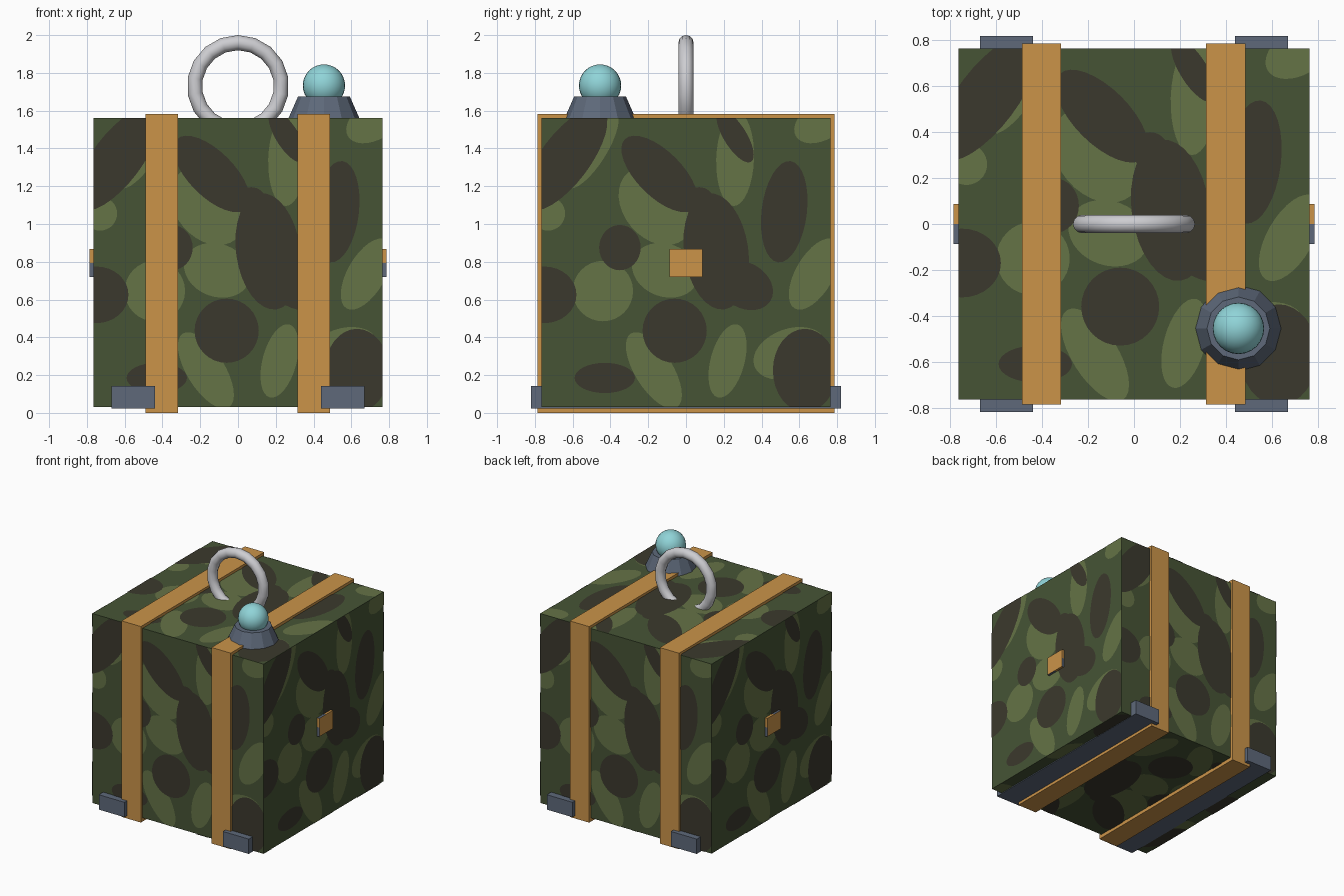
import bpy
import bmesh
from math import radians, pi, cos, sin
from mathutils import Matrix, Vector

default = bpy.data.objects.get("Cube")
if default:
    bpy.data.objects.remove(default, do_unlink=True)


def material(name, *rgb):
    """Flat material from display colour values in 0..255."""
    linear = [((c / 255 + 0.055) / 1.055) ** 2.4 for c in rgb] + [1]
    mat = bpy.data.materials.new(name)
    mat.use_nodes = True
    mat.diffuse_color = linear
    mat.node_tree.nodes["Principled BSDF"].inputs["Base Color"].default_value = linear
    return mat


DARK_GREEN = material("dark green", 70, 84, 53)
LIGHT_GREEN = material("light green", 101, 115, 70)
BROWN = material("dark brown", 59, 57, 45)
TAN = material("strap tan", 203, 148, 73)
SLATE = material("slate grey", 94, 105, 122)
SILVER = material("ring silver", 205, 205, 209)
AQUA = material("lamp aqua", 144, 212, 216)

HALF = 0.765      # half the crate's side
MIDDLE = 0.795    # height of the crate's centre


def finish(name, bm, *mats):
    mesh = bpy.data.meshes.new(name)
    bm.to_mesh(mesh)
    bm.free()
    for mat in mats:
        mesh.materials.append(mat)
    obj = bpy.data.objects.new(name, mesh)
    bpy.context.collection.objects.link(obj)
    return obj


def box(name, low, high, *mats, cuts=0):
    low, high = Vector(low), Vector(high)
    bm = bmesh.new()
    place = Matrix.Translation((low + high) / 2) @ Matrix.Diagonal((*(high - low), 1))
    bmesh.ops.create_cube(bm, size=1, matrix=place)
    if cuts:
        bmesh.ops.subdivide_edges(bm, edges=bm.edges[:], cuts=cuts, use_grid_fill=True)
    return finish(name, bm, *mats)


def smooth(obj, angle=40):
    bpy.ops.object.select_all(action="DESELECT")
    obj.select_set(True)
    bpy.context.view_layer.objects.active = obj
    bpy.ops.object.shade_smooth_by_angle(angle=radians(angle))


# Crate body
bottom, top = MIDDLE - HALF, MIDDLE + HALF
box("crate_body", (-HALF, -HALF, bottom), (HALF, HALF, top), DARK_GREEN)

# Camouflage blots: centre, two radii (hundredths) and tilt in degrees
LIGHT_BLOTS = [
    (-44, -15, 16, 16, 0), (-73, 26, 9, 9, 0), (-50, 60, 24, 8, 58),
    (-16, 30, 23, 17, -50), (26, 55, 25, 10, 88), (-11, -4, 18, 14, -20),
    (-17, -57, 23, 10, -58), (22, -52, 20, 9, 75), (55, -48, 20, 13, 20),
    (68, -6, 21, 10, 60), (72, 75, 16, 10, 30),
]
BROWN_BLOTS = [
    (-64, 55, 33, 13, 53), (-14, 47, 26, 12, -45), (7, 32, 8, 8, 0),
    (16, 6, 31, 17, 98), (31, -12, 16, 12, -30), (52, 27, 27, 12, 83),
    (26, 67, 16, 6, -58), (-35, 8, 11, 12, 0), (-6, -36, 17, 17, 0),
    (-75, -17, 17, 15, 0), (-43, -61, 16, 8, 0), (63, -57, 22, 17, 90),
]

upright = Matrix.Rotation(pi / 2, 4, "X")
SIDES = {
    "front": upright,
    "left": Matrix.Rotation(pi / 2, 4, "Z") @ upright,
    "back": Matrix.Rotation(pi, 4, "Z") @ upright,
    "right": Matrix.Rotation(-pi / 2, 4, "Z") @ upright,
    "top": Matrix.Identity(4),
    "bottom": Matrix.Rotation(pi, 4, "X"),
}


def blots(name, shapes, turn, lift, mat):
    """Flat ellipses trimmed to the crate face and laid on it."""
    bm = bmesh.new()
    for cx, cy, a, b, tilt in shapes:
        spin = Matrix.Rotation(radians(tilt), 3, "Z")
        ring = []
        for i in range(32):
            t = 2 * pi * i / 32
            p = spin @ Vector((a * cos(t), b * sin(t), 0)) + Vector((cx, cy, 0))
            ring.append(bm.verts.new(p / 100))
        bm.faces.new(ring)
    for axis in ((1, 0, 0), (-1, 0, 0), (0, 1, 0), (0, -1, 0)):
        bmesh.ops.bisect_plane(bm, geom=bm.verts[:] + bm.edges[:] + bm.faces[:],
                               plane_co=Vector(axis) * HALF, plane_no=axis,
                               clear_outer=True)
    place = Matrix.Translation((0, 0, MIDDLE)) @ turn
    bm.transform(place @ Matrix.Translation((0, 0, HALF + lift)))
    finish(name, bm, mat)


for side, turn in SIDES.items():
    blots("light_blots_" + side, LIGHT_BLOTS, turn, 0.002, LIGHT_GREEN)
    blots("brown_blots_" + side, BROWN_BLOTS, turn, 0.004, BROWN)

# Straps around the crate and runners below it
for name, strap_x, runner_x in (("right", -0.403, -0.555), ("left", 0.4, 0.555)):
    box("strap_" + name, (strap_x - 0.086, -0.787, 0),
        (strap_x + 0.086, 0.787, 1.583), TAN)
    box("runner_" + name, (runner_x - 0.115, -0.82, 0.023),
        (runner_x + 0.115, 0.82, 0.143), SLATE)

# Side clasps: tan plates with slate on the lower and front edge halves
for name, x in (("right", -0.765), ("left", 0.765)):
    clasp = box("clasp_" + name, (x - 0.022, -0.087, 0.72),
                (x + 0.022, 0.087, 0.868), TAN, SLATE, cuts=1)
    for face in clasp.data.polygons:
        n, c = face.normal, face.center
        low_edge = abs(n.y) > 0.5 and c.z < MIDDLE
        front_edge = abs(n.z) > 0.5 and c.y < 0
        face.material_index = int(low_edge or front_edge)

# Lamp base: faceted tapered collar
lamp = (0.455, -0.455)
bm = bmesh.new()
bmesh.ops.create_cone(bm, cap_ends=True, segments=12, radius1=0.19, radius2=0.137,
                      depth=0.12, matrix=Matrix.Translation((*lamp, 1.615)))
finish("lamp_base", bm, SLATE)

# Lamp globe
bm = bmesh.new()
bmesh.ops.create_uvsphere(bm, u_segments=24, v_segments=16, radius=0.112,
                          matrix=Matrix.Translation((*lamp, 1.733)))
smooth(finish("lamp_globe", bm, AQUA))

# Lifting ring, sunk partly into the lid
bpy.ops.mesh.primitive_torus_add(major_segments=18, minor_segments=12,
                                 major_radius=0.23, minor_radius=0.04,
                                 location=(0, 0, 1.73), rotation=(pi / 2, pi / 2, 0))
handle = bpy.context.object
handle.name = "lifting_ring"
handle.data.materials.append(SILVER)
smooth(handle, 60)
